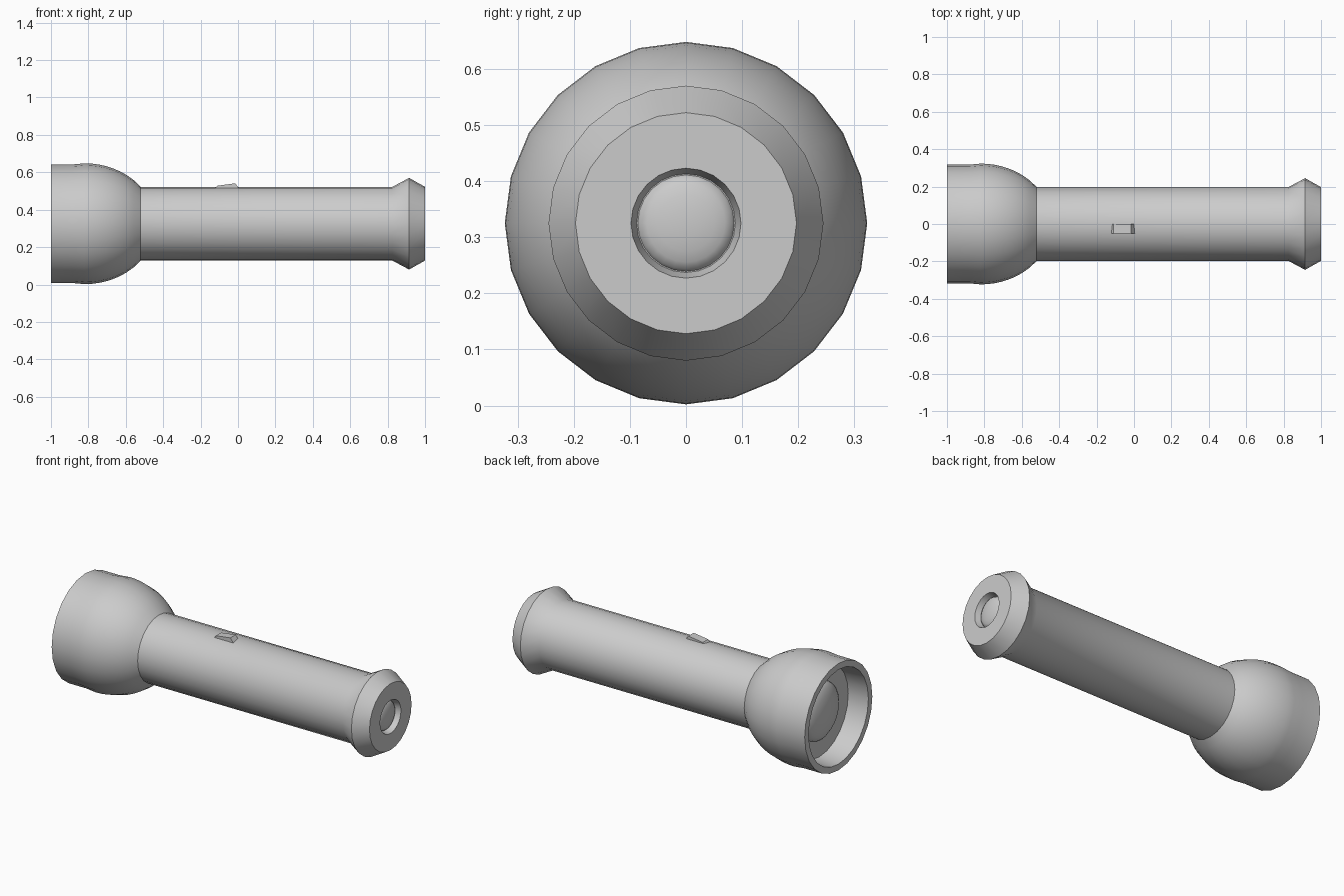
import bpy
import bmesh
from math import cos, sin, pi, radians, sqrt

AXIS_Z = 0.325
SIDES = 24

cube = bpy.data.objects.get("Cube")
if cube:
    bpy.data.objects.remove(cube, do_unlink=True)

grey = bpy.data.materials.new("light_grey")
grey.use_nodes = True
grey.diffuse_color = (0.6, 0.6, 0.6, 1)
grey.node_tree.nodes["Principled BSDF"].inputs["Base Color"].default_value = (0.6, 0.6, 0.6, 1)


def finish(name, bm):
    """Turn a bmesh into a smooth object with sharp edges kept."""
    bmesh.ops.recalc_face_normals(bm, faces=bm.faces)
    mesh = bpy.data.meshes.new(name)
    bm.to_mesh(mesh)
    bm.free()
    mesh.materials.append(grey)
    obj = bpy.data.objects.new(name, mesh)
    bpy.context.collection.objects.link(obj)
    bpy.ops.object.select_all(action="DESELECT")
    obj.select_set(True)
    bpy.context.view_layer.objects.active = obj
    bpy.ops.object.shade_smooth_by_angle(angle=radians(32))
    return obj


def lathe(name, profile):
    """Spin (x, radius) points around the long axis; radius 0 makes a pole."""
    bm = bmesh.new()
    rings = []
    for x, r in profile:
        count = SIDES if r > 0 else 1
        rings.append([bm.verts.new((x, r * sin(2 * pi * i / SIDES),
                                    AXIS_Z + r * cos(2 * pi * i / SIDES)))
                      for i in range(count)])
    for a, b in zip(rings, rings[1:]):
        for i in range(SIDES):
            j = (i + 1) % SIDES
            corners = [a[i % len(a)], a[j % len(a)], b[j % len(b)], b[i % len(b)]]
            bm.faces.new(list(dict.fromkeys(corners)))
    return finish(name, bm)


def dome(x, radius, bulge, steps=5):
    """Profile of a shallow dome from its rim to its pole."""
    return [(x + bulge * sin(pi / 2 * k / steps),
             radius * cos(pi / 2 * k / steps) if k < steps else 0)
            for k in range(steps + 1)]


# Lamp head: rounded shell, straight collar, rim and recessed floor
shell = []
for k in range(9):
    x = -0.52 - 0.3 * k / 8
    shell.append((x, 0.323 * sqrt(1 - ((x + 0.82) / 0.379) ** 2)))
lathe("lamp_head", shell + [(-0.885, 0.317), (-1, 0.317), (-1, 0.28),
                            (-0.875, 0.27), (-0.875, 0)])

# Lens dome inside the head
lathe("lens", dome(-0.87, 0.172, -0.06))

# Handle with flared tail and a button recess
lathe("handle", [(-0.56, 0.197), (0.825, 0.197), (0.915, 0.245), (1, 0.197),
                 (1, 0.098), (0.965, 0.088), (0.965, 0)])

# Tail button
lathe("tail_button", dome(0.965, 0.086, 0.025))

# Wedge-shaped slide switch on top of the handle
bm = bmesh.new()
outline = [(-0.13, 0.505), (-0.11, 0.528), (-0.015, 0.541), (0.012, 0.505)]
near, far = [[bm.verts.new((x, y, z)) for x, z in outline] for y in (-0.05, 0)]
bm.faces.new(near)
bm.faces.new(far)
for i in range(4):
    j = (i + 1) % 4
    bm.faces.new((near[i], near[j], far[j], far[i]))
finish("slide_switch", bm)
